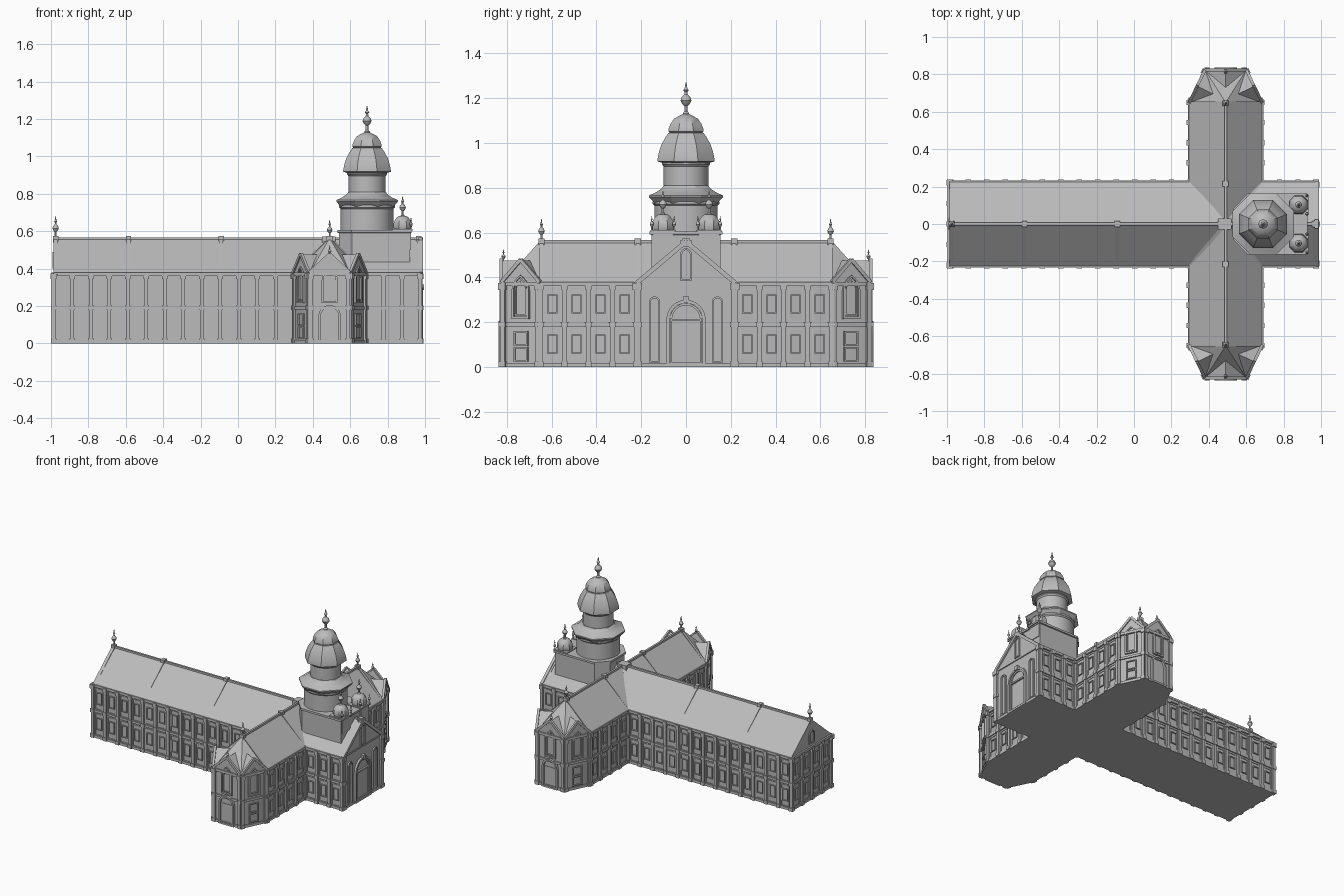
import bpy, bmesh
from math import cos, sin, pi, radians
from mathutils import Vector

cube = bpy.data.objects.get("Cube")
if cube:
    bpy.data.objects.remove(cube)

stone = bpy.data.materials.new("grey stone")
stone.use_nodes = True
GREY = (0.5, 0.5, 0.5, 1)
stone.diffuse_color = GREY
stone.node_tree.nodes["Principled BSDF"].inputs["Base Color"].default_value = GREY

EAVE, RIDGE, MID = 0.375, 0.56, 0.19
parts = {}


def mesh(part):
    return parts.setdefault(part, bmesh.new())


def loft(part, loops, close=False):
    """Join equal point loops with quads, capped or closed on themselves."""
    bm = mesh(part)
    rows = [[bm.verts.new(p) for p in loop] for loop in loops]
    n = len(rows[0])
    faces = []
    for a, b in zip(rows, rows[1:] + rows[:1] if close else rows[1:]):
        for i in range(n):
            j = (i + 1) % n
            faces.append(bm.faces.new((a[i], a[j], b[j], b[i])))
    if not close:
        faces += [bm.faces.new(rows[0]), bm.faces.new(rows[-1])]
    bmesh.ops.recalc_face_normals(bm, faces=faces)


def box(part, x0, x1, y0, y1, z0, z1):
    loft(part, [[(x0, y0, z), (x1, y0, z), (x1, y1, z), (x0, y1, z)] for z in (z0, z1)])


def bar(part, a, b, r):
    a, b = Vector(a), Vector(b)
    side = (b - a).cross(Vector((0, 0, 1))).normalized() * r
    up = side.cross(b - a).normalized() * r
    loft(part, [[p + side + up, p - side + up, p - side - up, p + side - up] for p in (a, b)])


def lathe(part, x, y, profile, sides=32):
    turn = pi / sides
    loft(part, [[(x + r * cos(turn + 2 * pi * i / sides), y + r * sin(turn + 2 * pi * i / sides), z)
                 for i in range(sides)] for r, z in profile])


def finial(part, x, y, z, h, r):
    shape = [(.6, 0), (.6, .08), (.3, .14), (.3, .3), (.7, .36), (1, .46), (.8, .56),
             (.3, .64), (.25, .72), (.5, .77), (.25, .83), (.08, 1)]
    lathe(part, x, y, [(r * a, z + h * b) for a, b in shape], 12)


class Wall:
    """Flat wall from a to b, its outside on the right; u runs from the middle."""

    def __init__(self, a, b, side=-1):
        if side > 0:
            a, b = (b[0], -b[1]), (a[0], -a[1])
        a, b = Vector((*a, 0)), Vector((*b, 0))
        self.length = (b - a).length
        self.mid = (a + b) / 2
        self.u = (b - a).normalized()
        self.n = Vector((self.u.y, -self.u.x, 0))

    def at(self, u, z, d):
        return self.mid + self.u * u + self.n * d + Vector((0, 0, z))

    def plate(self, part, outline, d0, d1):
        loft(part, [[self.at(u, z, d) for u, z in outline] for d in (d0, d1)])

    def rect(self, part, u, w, z0, z1, d):
        h = w / 2
        self.plate(part, [(u - h, z0), (u + h, z0), (u + h, z1), (u - h, z1)], -.01, d)

    def frame(self, part, kind, u, w, z0, z1, t, d):
        outer, inner = opening(kind, u, w, z0, z1), opening(kind, u, w - 2 * t, z0 + t, z1 - t)
        loops = [(outer, -.005), (outer, d), (inner, d), (inner, -.005)]
        loft(part, [[self.at(p, z, e) for p, z in o] for o, e in loops], close=True)

    def courses(self):
        for z0, z1, d in ((0, .018, .008), (MID - .008, MID + .008, .008), (EAVE - .014, EAVE + .004, .012)):
            self.rect("string_courses", 0, self.length, z0, z1, d)

    def pilaster(self, u):
        for z0, z1, w, d in ((0, EAVE, .02, .012), (0, .025, .028, .016),
                             (MID - .012, MID + .012, .028, .016), (EAVE - .03, EAVE, .028, .018)):
            self.rect("pilasters", u, w, z0, z1, d)

    def bays(self, count):
        step = self.length / count
        self.courses()
        for i in range(count + 1):
            self.pilaster((i - count / 2) * step)
        for i in range(count):
            u = (i + .5 - count / 2) * step
            for base in (.02, MID + .01):
                self.frame("window_frames", "square", u, .066, base, base + .152, .005, .004)
                self.frame("window_frames", "square", u, .046, base + .04, base + .125, .005, .008)


def opening(kind, u, w, z0, z1):
    h = w / 2
    pts = [(u - h, z0), (u + h, z0)]
    if kind == "square":
        return pts + [(u + h, z1), (u - h, z1)]
    if kind == "round":
        return pts + [(u + h * cos(pi * i / 12), z1 - h + h * sin(pi * i / 12)) for i in range(13)]
    spring = z1 - w * sin(pi / 3)
    arc = [(w * cos(pi / 3 * i / 5) - h, spring + w * sin(pi / 3 * i / 5)) for i in range(6)]
    return pts + [(u + x, z) for x, z in arc] + [(u - x, z) for x, z in arc[-2::-1]]


# Main bodies
TX, TW, NW, W, E = .49, .19, .22, -.985, .975
APSE = [(TX - TW, -.65), (TX - .108, -.82), (TX + .108, -.82), (TX + TW, -.65)]
box("nave_walls", W, E, -NW, NW, 0, EAVE)
foot = APSE + [(x, -y) for x, y in reversed(APSE)]
loft("transept_walls", [[(x, y, z) for x, y in foot] for z in (0, EAVE)])


# Roofs, with raised ribs across them
def nave_roof(part, x0, x1, e):
    loft(part, [[(x, -NW - .01 - e, EAVE - e), (x, NW + .01 + e, EAVE - e), (x, 0, RIDGE + e)] for x in (x0, x1)])


def transept_roof(part, y0, y1, e):
    loft(part, [[(TX - TW - .01 - e, y, EAVE - e), (TX + TW + .01 + e, y, EAVE - e), (TX, y, RIDGE + e)]
                for y in (y0, y1)])


nave_roof("nave_roof", W, E, 0)
transept_roof("transept_roof", -.65, .65, 0)
for x in (W + .01, -.585, -.09, E - .008):
    nave_roof("roof_ribs", x - .011, x + .011, .008)
    box("roof_ribs", x - .014, x + .014, -.016, .016, RIDGE - .02, RIDGE + .014)
bar("roof_ribs", (W, 0, RIDGE), (E, 0, RIDGE), .007)
bar("roof_ribs", (TX, -.65, RIDGE), (TX, .65, RIDGE), .007)
box("roof_ribs", TX - .04, TX + .03, -.03, .03, RIDGE - .03, RIDGE + .012)
finial("west_finial", W + .01, 0, RIDGE, .12, .017)

for s in (-1, 1):
    for y in (.215, .645):
        transept_roof("roof_ribs", s * y - .009, s * y + .009, .007)
        box("roof_ribs", TX - .016, TX + .016, s * y - .014, s * y + .014, RIDGE - .02, RIDGE + .014)
    for d in (-1, 1):
        bar("roof_ribs", (TX + d * TW, s * NW, EAVE), (TX, 0, RIDGE), .009)

    # Long walls and transept sides
    Wall((W, -NW), (APSE[0][0], -NW), s).bays(13)
    Wall((APSE[3][0], -NW), (E, -NW), s).bays(3)
    Wall(APSE[3], (APSE[3][0], -NW), s).bays(4)
    Wall((APSE[0][0], -NW), APSE[0], s).bays(4)

    # Three-sided transept end with a gable on each side
    crown = (TX, s * .65, RIDGE)
    base = [(x, -s * y, EAVE) for x, y in APSE]
    loft("apse_roof", [base, [(TX + (x - TX) * .02, s * .65 - (-s * y - s * .65) * -.02, RIDGE)
                              for x, y in APSE]])
    for i in range(3):
        wall = Wall(APSE[i], APSE[i + 1], s)
        h, peak = wall.length / 2, .475
        wall.plate("apse_gables", [(-h, EAVE), (h, EAVE), (0, peak)], -.12, .004)
        wall.courses()
        for d in (-1, 1):
            wall.pilaster(d * (h - .008))
            bar("gable_copings", wall.at(d * h, EAVE + .004, .004), wall.at(0, peak + .004, .004), .008)
        wall.frame("apse_frames", "pointed", 0, .085, .215, .41, .01, .012)
        wall.frame("apse_frames", "pointed", 0, .06, .23, .39, .006, .008)
        if i == 1:
            wall.frame("apse_doors", "round", 0, .12, 0, .205, .012, .016)
            wall.rect("apse_doors", 0, .09, .0, .145, .004)
            tip = wall.at(0, peak, -.006)
            finial("apse_finials", tip.x, tip.y, peak - .01, .06, .01)
        else:
            for z in (.025, .095):
                wall.frame("apse_frames", "square", 0, .07, z, z + .065, .007, .008)
    finial("transept_finials", TX, s * .645, RIDGE, .1, .015)

# West end wall
west = Wall((W, NW), (W, -NW))
west.bays(4)
west.frame("window_frames", "round", 0, .06, .4, .49, .008, .008)

# East front with great door, tall niches and gable window
east = Wall((E, -NW), (E, NW))
east.rect("string_courses", 0, 2 * NW, 0, .018, .008)
east.rect("string_courses", 0, 2 * NW, EAVE - .006, EAVE + .004, .006)
east.frame("great_door", "round", 0, .175, 0, .3, .014, .014)
east.frame("great_door", "round", 0, .145, .01, .285, .01, .008)
east.rect("great_door", 0, .14, .205, .215, .012)
east.rect("great_door", 0, .025, .285, .315, .02)
east.frame("gable_window", "round", 0, .05, .385, .53, .008, .01)
for d in (-1, 1):
    east.pilaster(d * (NW - .01))
    east.frame("tall_niches", "round", d * .14, .05, .02, .315, .008, .01)
    bar("gable_copings", east.at(d * NW, EAVE, .004), east.at(0, RIDGE, .004), .01)
east.rect("gable_copings", 0, .05, RIDGE - .025, RIDGE + .008, .012)

# Tower base: octagonal to the west, square to the east
CX = .69


def tower_plan(e, z):
    half = [(.92 + e, .155 + e), (.61 - e * .4, .155 + e), (.54 - e, .08 + e * .4)]
    return [(x, y, z) for x, y in half] + [(x, -y, z) for x, y in reversed(half)]


loft("tower_base", [tower_plan(0, .38), tower_plan(0, .59), tower_plan(.008, .592), tower_plan(.008, .606)])

# Round drums and eight-sided domes
lathe("lower_drum", CX, 0, [(.142, .59), (.142, .72), (.15, .728), (.15, .74)])
lathe("skirt_roof", CX, 0, [(.15, .73), (.178, .758), (.178, .766), (.145, .78), (.12, .795), (.108, .81)], 8)
lathe("upper_drum", CX, 0, [(.1, .79), (.1, .895), (.108, .905), (.108, .92)])
lathe("great_dome", CX, 0, [(.11, .91), (.138, .918), (.138, .926), (.132, .955), (.12, .99), (.1, 1.025),
                            (.085, 1.045), (.07, 1.05)], 8)
lathe("small_dome", CX, 0, [(.07, 1.04), (.085, 1.052), (.085, 1.06), (.075, 1.085), (.058, 1.108),
                            (.03, 1.122), (.012, 1.13)], 8)
finial("tower_finial", CX, 0, 1.12, .15, .025)

# Twin turrets with corner pinnacles
for s in (-1, 1):
    x, y = .88, s * .103
    box("turrets", x - .045, x + .045, y - .045, y + .045, .5, .6)
    box("turrets", x - .054, x + .054, y - .054, y + .054, .6, .612)
    lathe("turret_domes", x, y, [(.048, .61), (.054, .625), (.05, .65), (.036, .672), (.02, .682)], 8)
    finial("turret_finials", x, y, .675, .11, .018)
    for d in (-1, 1):
        finial("turret_pinnacles", x + .045, y + d * .05, .605, .07, .009)

for name, bm in parts.items():
    data = bpy.data.meshes.new(name)
    bm.to_mesh(data)
    bm.free()
    data.materials.append(stone)
    obj = bpy.data.objects.new(name, data)
    bpy.context.collection.objects.link(obj)
    bpy.ops.object.select_all(action="DESELECT")
    obj.select_set(True)
    bpy.context.view_layer.objects.active = obj
    bpy.ops.object.shade_smooth_by_angle(angle=radians(30))
